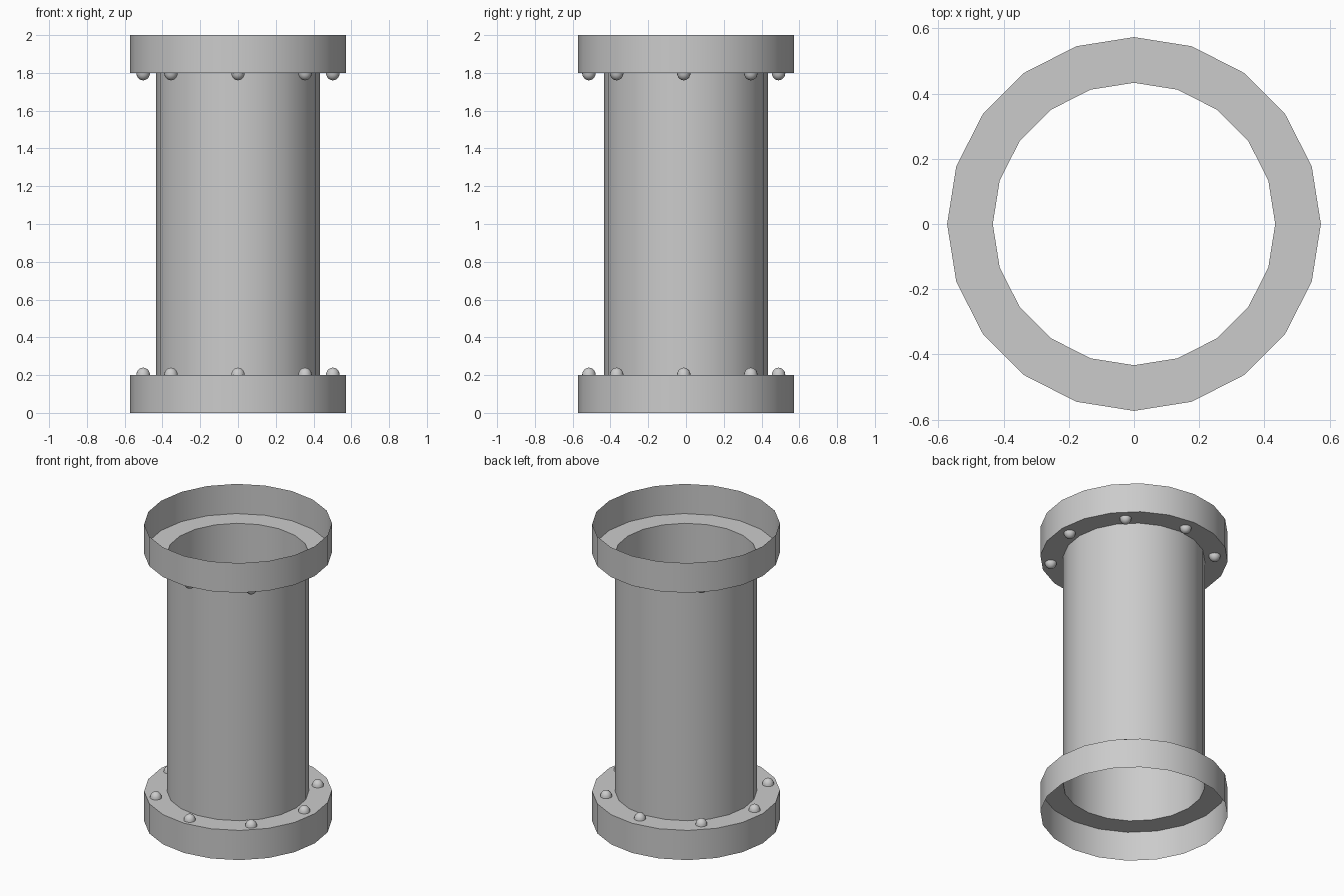
import bpy, bmesh
from math import sin, cos, pi, radians

if "Cube" in bpy.data.objects:
    bpy.data.objects.remove(bpy.data.objects["Cube"])


def lathe(name, profile, sides):
    """Spin an (r, z) profile, listed bottom to top, into an open mesh."""
    bm = bmesh.new()
    rings = [[bm.verts.new((r * cos(2 * pi * j / sides), r * sin(2 * pi * j / sides), z))
              for j in range(sides)] for r, z in profile]
    for low, high in zip(rings, rings[1:]):
        for j in range(sides):
            k = (j + 1) % sides
            bm.faces.new((low[j], low[k], high[k], high[j]))
    bmesh.ops.remove_doubles(bm, verts=bm.verts, dist=1e-5)
    mesh = bpy.data.meshes.new(name)
    bm.to_mesh(mesh)
    bm.free()
    return mesh


def place(name, mesh, location=(0, 0, 0)):
    ob = bpy.data.objects.new(name, mesh)
    ob.location = location
    bpy.context.collection.objects.link(ob)
    return ob


# Thin-walled pipe with a hollow flange at each end
FLANGE, PIPE = 0.573, 0.433
pipe = place("flanged_pipe", lathe("flanged_pipe", [
    (FLANGE, 0), (FLANGE, 0.2), (PIPE, 0.2),
    (PIPE, 1.8), (FLANGE, 1.8), (FLANGE, 2)], 20))

# Domed bolt heads: upward on the lower flange, downward on the upper one
R = 0.036
dome = [(R * cos(i * pi / 10), R * 1.1 * sin(i * pi / 10)) for i in range(6)]
up = lathe("bolt_up", dome, 16)
down = lathe("bolt_down", [(r, -z) for r, z in reversed(dome)], 16)
bolts = []
for i in range(8):
    a = i * pi / 4
    x, y = 0.502 * cos(a), 0.502 * sin(a) - 0.012
    bolts.append(place(f"lower_bolt_{i + 1}", up, (x, y, 0.2)))
    bolts.append(place(f"upper_bolt_{i + 1}", down, (x, y, 1.8)))

# Smooth curved walls, keep the flange corners crisp
for ob in [pipe] + bolts[:2]:
    bpy.ops.object.select_all(action='DESELECT')
    ob.select_set(True)
    bpy.context.view_layer.objects.active = ob
    bpy.ops.object.shade_smooth_by_angle(angle=radians(35))
